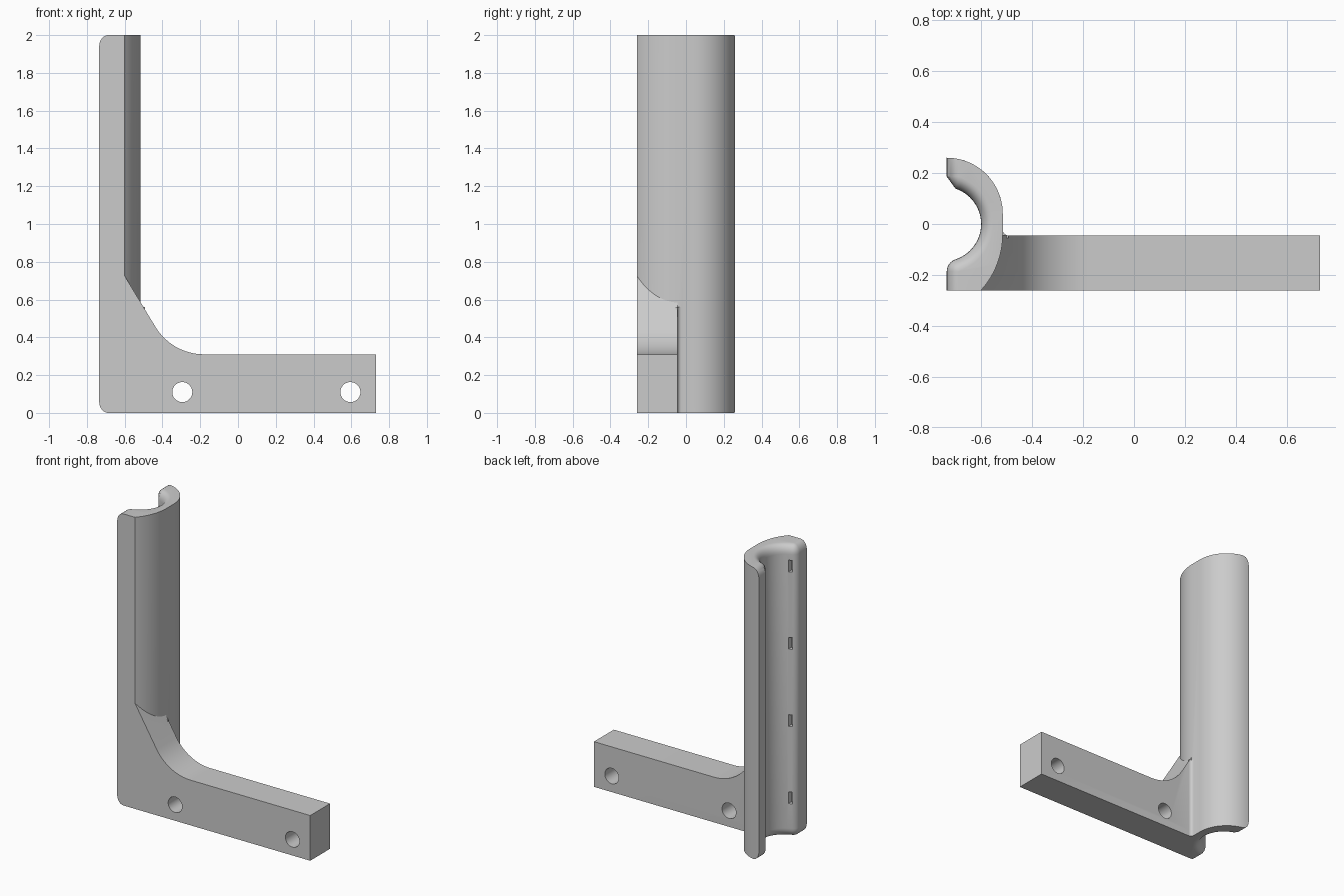
import bpy, bmesh
from math import sin, cos, acos, asin, atan2, sqrt, pi, radians
from mathutils import Matrix

cube = bpy.data.objects.get("Cube")
if cube:
    bpy.data.objects.remove(cube)

grey = bpy.data.materials.new("plain grey")
grey.use_nodes = True
colour = (0.6, 0.6, 0.6, 1)
grey.diffuse_color = colour
grey.node_tree.nodes["Principled BSDF"].inputs["Base Color"].default_value = colour

BACK, DEPTH, HEIGHT = -0.735, 0.26, 2.0      # open side, half depth, post height
CX, CR, LIP = -0.746, 0.146, 0.05            # channel centre, radius, lip rounding
BAR_BACK = -0.045


def arc(cx, cy, r, a, b, n):
    return [(cx + r * cos(a + (b - a) * i / n), cy + r * sin(a + (b - a) * i / n))
            for i in range(n + 1)]


def finish(name, bm):
    bmesh.ops.recalc_face_normals(bm, faces=bm.faces[:])
    mesh = bpy.data.meshes.new(name)
    bm.to_mesh(mesh)
    bm.free()
    mesh.materials.append(grey)
    ob = bpy.data.objects.new(name, mesh)
    bpy.context.collection.objects.link(ob)
    return ob


def loft(name, rings):
    bm = bmesh.new()
    loops = [[bm.verts.new(p) for p in ring] for ring in rings]
    for lo, hi in zip(loops, loops[1:]):
        for i in range(len(lo)):
            j = (i + 1) % len(lo)
            bm.faces.new((lo[i], lo[j], hi[j], hi[i]))
    bm.faces.new(loops[0])
    bm.faces.new(loops[-1])
    return finish(name, bm)


def combine(ob, other, operation):
    mod = ob.modifiers.new(operation.lower(), 'BOOLEAN')
    mod.operation, mod.object, mod.solver = operation, other, 'EXACT'
    bpy.context.view_layer.objects.active = ob
    bpy.ops.object.modifier_apply(modifier=mod.name)
    bpy.data.objects.remove(other)


def post_ring(d, z):
    """Half-tube section, with the open side and channel pushed in by d."""
    x, r, f = BACK + d, CR + d, LIP - d
    lx = x + f
    ly = sqrt((r + f) ** 2 - (lx - CX) ** 2)
    a = atan2(ly, lx - CX)
    pts = arc(BACK, 0.04, 0.22, acos(d / 0.22), 0, 20)            # outer back
    big = 0.327
    pts += arc(-0.515 - big, -0.04, big, 0, -asin(0.22 / big), 12)  # outer front
    pts.append((x, -DEPTH))
    pts += arc(lx, -ly, f, pi, pi - a, 6)                         # front lip
    pts += arc(CX, 0, r, -a, a, 28)[1:-1]                         # channel
    pts += arc(lx, ly, f, pi + a, pi, 1)                          # back lip
    return [(px, py, z) for px, py in pts]


# Post with rounded channel ends
END, INSET, STEPS = 0.06, 0.047, 6
bottom = [(INSET * (1 - sin(t)), END * (1 - cos(t)))
          for t in (pi / 2 * i / STEPS for i in range(STEPS + 1))]
levels = bottom + [(d, HEIGHT - z) for d, z in reversed(bottom)]
post = loft("bracket", [post_ring(d, z) for d, z in levels])

# Bar with a sloped, curved gusset
radius, turn = 0.3, radians(58.3)
side = [(-0.6, 0), (0.73, 0), (0.73, 0.31)]
side += arc(-0.18, 0.31 + radius, radius, -pi / 2, -pi / 2 - turn, 12)
side.append((-0.6, 0.725))
bar = loft("bar", [[(x, y, z) for x, z in side] for y in (-DEPTH, BAR_BACK)])

# Holes through the bar, and clearance for the channel
bm = bmesh.new()
for x in (-0.295, 0.595):
    bmesh.ops.create_cone(bm, cap_ends=True, segments=40, radius1=0.053, radius2=0.053, depth=1,
                          matrix=Matrix.Translation((x, 0, 0.11)) @ Matrix.Rotation(pi / 2, 4, 'X'))
combine(bar, finish("hole_cutter", bm), 'DIFFERENCE')
bm = bmesh.new()
bmesh.ops.create_cone(bm, cap_ends=True, segments=48, radius1=0.2, radius2=0.2, depth=3,
                      matrix=Matrix.Translation((CX, 0, 0.5)))
combine(bar, finish("channel_cutter", bm), 'DIFFERENCE')
combine(post, bar, 'UNION')

# Small fillet where the bar meets the post
q = 0.022
corner = [(-0.53, BAR_BACK - 0.01), (-0.515 + q, BAR_BACK - 0.01)]
corner += arc(-0.515 + q, BAR_BACK + q, q, -pi / 2, -pi, 5)
corner.append((-0.53, BAR_BACK + q))
fillet = loft("fillet", [[(x, y, z) for x, y in corner] for z in (0, 0.56)])
combine(post, fillet, 'UNION')

# Rows of small slots inside both lips
bm = bmesh.new()
for sign in (-1, 1):
    for i in range(4):
        place = Matrix.Translation((-0.697, sign * 0.14, 0.27 + 0.53 * i))
        bmesh.ops.create_cube(bm, size=1, matrix=place @ Matrix.Diagonal((0.025, 0.05, 0.08, 1)))
combine(post, finish("slot_cutter", bm), 'DIFFERENCE')

bpy.ops.object.select_all(action='DESELECT')
post.select_set(True)
bpy.context.view_layer.objects.active = post
bpy.ops.object.shade_smooth_by_angle(angle=radians(30))
